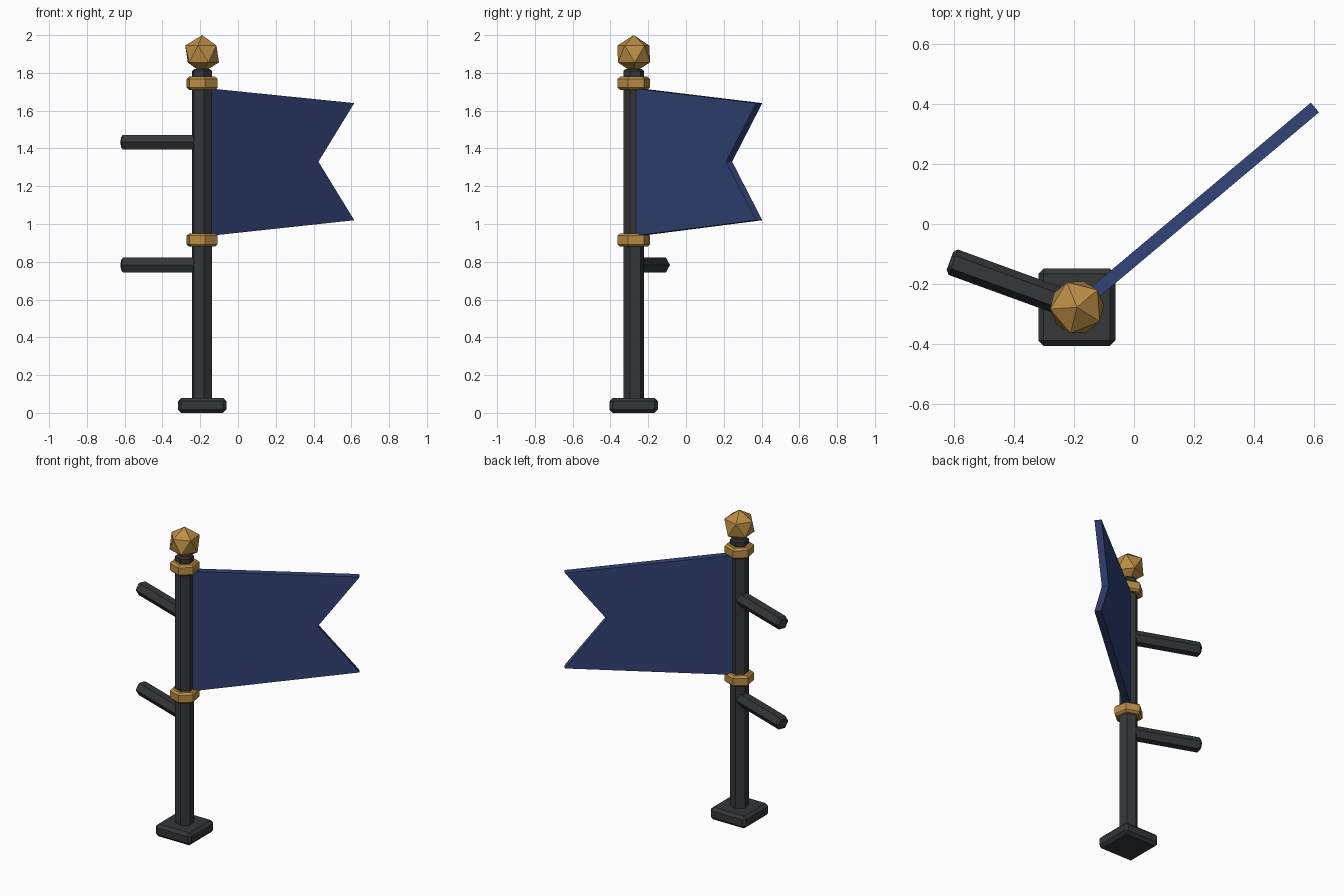
import bpy, bmesh
from math import radians, sin, cos
from mathutils import Matrix

if "Cube" in bpy.data.objects:
    bpy.data.objects.remove(bpy.data.objects["Cube"])

PX, PY = -0.19, -0.277      # pole axis
YAW = radians(40)           # flag direction


def material(name, rgb):
    m = bpy.data.materials.new(name)
    m.diffuse_color = (*rgb, 1)
    m.use_nodes = True
    m.node_tree.nodes["Principled BSDF"].inputs["Base Color"].default_value = m.diffuse_color
    return m


IRON = material("dark_iron", (0.035, 0.038, 0.042))
GOLD = material("gold", (0.50, 0.27, 0.06))
BLUE = material("blue_cloth", (0.032, 0.058, 0.19))


def finish(name, bm, mat, matrix, bevel=0):
    bmesh.ops.recalc_face_normals(bm, faces=bm.faces)
    me = bpy.data.meshes.new(name)
    bm.to_mesh(me)
    bm.free()
    me.materials.append(mat)
    ob = bpy.data.objects.new(name, me)
    ob.matrix_world = matrix
    bpy.context.collection.objects.link(ob)
    if bevel:
        mod = ob.modifiers.new("bevel", 'BEVEL')
        mod.width = bevel
        mod.segments = 1
        mod.limit_method = 'ANGLE'
        mod.angle_limit = radians(65)
    return ob


def at(z, yaw=YAW):
    return Matrix.Translation((PX, PY, z)) @ Matrix.Rotation(yaw, 4, 'Z')


def hex_bar(name, r, length, mat, matrix, bevel):
    # six-sided bar running along local z from 0 to length
    bm = bmesh.new()
    bmesh.ops.create_cone(bm, cap_ends=True, segments=6, radius1=r, radius2=r, depth=length,
                          matrix=Matrix.Translation((0, 0, length / 2)) @ Matrix.Rotation(radians(30), 4, 'Z')
                          @ Matrix.Rotation(radians(-30), 4, 'Z'))
    return finish(name, bm, mat, matrix, bevel)


# Square foot
bm = bmesh.new()
bmesh.ops.create_cube(bm, size=1, matrix=Matrix.Diagonal((0.257, 0.257, 0.08, 1)))
finish("foot", bm, IRON, at(0.04, 0), 0.018)

# Pole, with vertices on the flag and arm directions
TURN = YAW + radians(30)
hex_bar("pole", 0.056, 1.80, IRON, at(0.02, TURN - radians(60)), 0.01)

# Collars holding the flag
for name, z in (("upper_collar", 1.71), ("lower_collar", 0.88)):
    hex_bar(name, 0.087, 0.07, GOLD, at(z, TURN - radians(60)), 0.012)

# Side arms
for name, z in (("upper_arm", 1.433), ("lower_arm", 0.783)):
    hex_bar(name, 0.045, 0.45, IRON,
            at(z, radians(160)) @ Matrix.Rotation(radians(90), 4, 'Y'), 0.012)

# Finial
bm = bmesh.new()
bmesh.ops.create_icosphere(bm, subdivisions=1, radius=0.1)
finish("finial", bm, GOLD, at(1.9))

# Swallow-tailed flag
T = 0.021
outline = [(0.03, 1.718), (1.034, 1.64), (0.786, 1.33), (1.034, 1.02), (0.03, 0.937)]
bm = bmesh.new()
face = bm.faces.new([bm.verts.new((x, -T, z)) for x, z in outline])
ext = bmesh.ops.extrude_face_region(bm, geom=[face])
bmesh.ops.translate(bm, vec=(0, 2 * T, 0),
                    verts=[v for v in ext["geom"] if isinstance(v, bmesh.types.BMVert)])
finish("flag", bm, BLUE, at(0))
